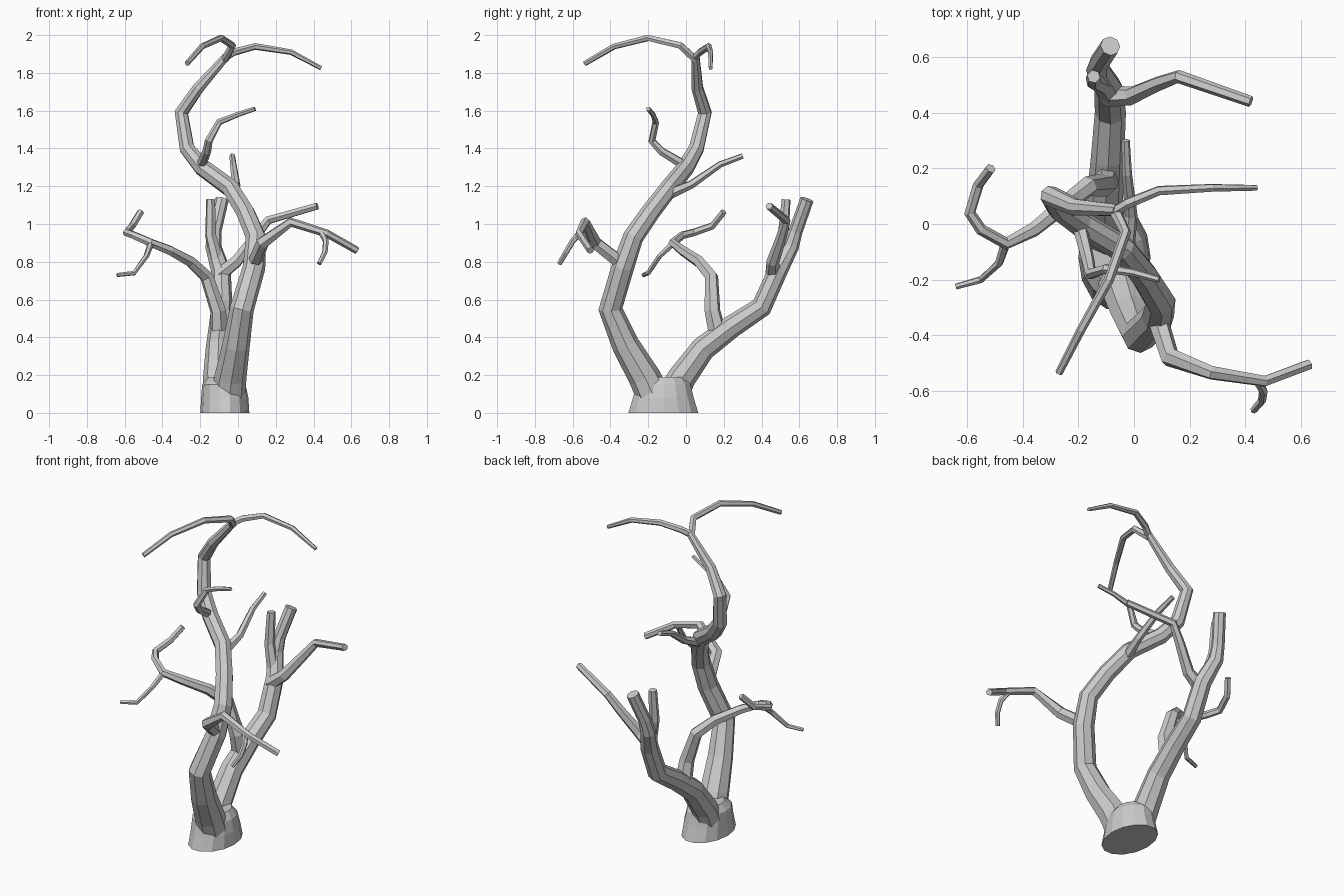
import bpy, bmesh, math
from mathutils import Vector


def skin_rings(bm, rings):
    """Bridge equal-sized rings and cap both ends."""
    loops = [[bm.verts.new(p) for p in ring] for ring in rings]
    n = len(loops[0])
    for a, b in zip(loops, loops[1:]):
        for i in range(n):
            j = (i + 1) % n
            bm.faces.new((a[i], a[j], b[j], b[i]))
    bm.faces.new(loops[0][::-1])
    bm.faces.new(loops[-1])


def finish(name, rings):
    bm = bmesh.new()
    skin_rings(bm, rings)
    bmesh.ops.recalc_face_normals(bm, faces=bm.faces)
    mesh = bpy.data.meshes.new(name)
    bm.to_mesh(mesh)
    bm.free()
    obj = bpy.data.objects.new(name, mesh)
    bpy.context.collection.objects.link(obj)
    return obj


def limb(name, points, sides=6):
    """Tapered faceted tube through (x, y, z, radius) points."""
    pos = [Vector(p[:3]) for p in points]
    rings, u = [], None
    for i, p in enumerate(pos):
        before = (p - pos[i - 1]).normalized() if i else None
        after = (pos[i + 1] - p).normalized() if i < len(pos) - 1 else None
        t = ((before or after) + (after or before)).normalized()
        if u is None:
            u = t.orthogonal()
        u = (u - t * u.dot(t)).normalized()
        v = t.cross(u)
        r = points[i][3]
        rings.append([p + (u * math.cos(a) + v * math.sin(a)) * r
                      for a in (2 * math.pi * k / sides for k in range(sides))])
    return finish(name, rings)


# Flared oval stump
finish("trunk_base", [
    [(cx + rx * math.cos(a), cy + ry * math.sin(a), z)
     for a in (2 * math.pi * k / 14 for k in range(14))]
    for cx, cy, rx, ry, z in [(-.07, -.12, .13, .19, 0), (-.07, -.12, .125, .165, .08),
                              (-.075, -.12, .115, .148, .15), (-.075, -.11, .085, .10, .19)]])

# Two main stems
limb("front_stem", [
    (-.05, -.17, .08, .09), (-.04, -.22, .19, .085), (-.01, -.32, .36, .073),
    (.02, -.40, .55, .064), (.085, -.335, .77, .06), (.095, -.28, .93, .055),
    (.04, -.19, 1.06, .051), (-.04, -.09, 1.19, .049), (-.19, .00, 1.30, .047),
    (-.27, .055, 1.40, .042), (-.30, .10, 1.59, .038), (-.21, .06, 1.72, .032),
    (-.06, .05, 1.89, .022)], 8)
limb("rear_stem", [
    (-.10, -.08, .08, .085), (-.11, -.02, .19, .075), (-.105, .09, .34, .066),
    (-.095, .24, .455, .06), (-.085, .40, .56, .056), (-.09, .485, .75, .052),
    (-.13, .555, .88, .043), (-.125, .58, .96, .037), (-.085, .64, 1.13, .036)], 8)

# Crown branches
limb("crown_right_branch", [
    (-.07, .045, 1.88, .02), (-.02, .075, 1.91, .02), (.09, .12, 1.94, .018),
    (.28, .13, 1.91, .015), (.44, .13, 1.825, .011)])
limb("crown_front_branch", [
    (-.07, .05, 1.87, .022), (-.03, -.03, 1.945, .02), (-.09, -.20, 1.985, .018),
    (-.19, -.38, 1.94, .016), (-.27, -.535, 1.85, .014)])

# Side branches of the front stem
limb("upper_front_branch", [
    (-.20, .01, 1.30, .028), (-.165, -.13, 1.385, .023), (-.155, -.18, 1.44, .021),
    (-.10, -.16, 1.54, .018), (.00, -.175, 1.58, .014), (.09, -.20, 1.61, .012)])
limb("upper_rear_branch", [
    (-.03, -.11, 1.15, .032), (-.01, .03, 1.21, .023), (-.025, .18, 1.315, .018),
    (-.03, .30, 1.36, .015)])
limb("right_branch", [
    (.085, -.34, .79, .038), (.13, -.48, .90, .036), (.28, -.535, 1.01, .026),
    (.47, -.565, .95, .021), (.63, -.505, .86, .02)])
limb("right_twig", [
    (.44, -.555, .96, .018), (.465, -.60, .91, .016), (.46, -.635, .85, .015),
    (.43, -.67, .79, .013)])

# Side branches of the rear stem
limb("left_branch", [
    (-.10, .17, .41, .05), (-.105, .14, .54, .043), (-.165, .135, .72, .037),
    (-.25, .07, .80, .032), (-.36, -.02, .86, .027), (-.46, -.07, .90, .023),
    (-.55, -.02, .94, .021), (-.59, .04, .955, .021), (-.56, .14, .99, .02),
    (-.515, .20, 1.065, .019)])
limb("left_twig", [
    (-.46, -.065, .90, .018), (-.485, -.14, .83, .015), (-.55, -.20, .74, .013),
    (-.64, -.225, .73, .011)])
limb("rear_right_branch", [
    (-.10, .46, .73, .04), (-.01, .46, .80, .034), (.09, .505, .93, .028),
    (.16, .53, 1.02, .024), (.42, .44, 1.095, .02)])
limb("rear_fork", [
    (-.11, .50, .80, .036), (-.145, .515, .94, .03), (-.145, .53, 1.13, .024)])
